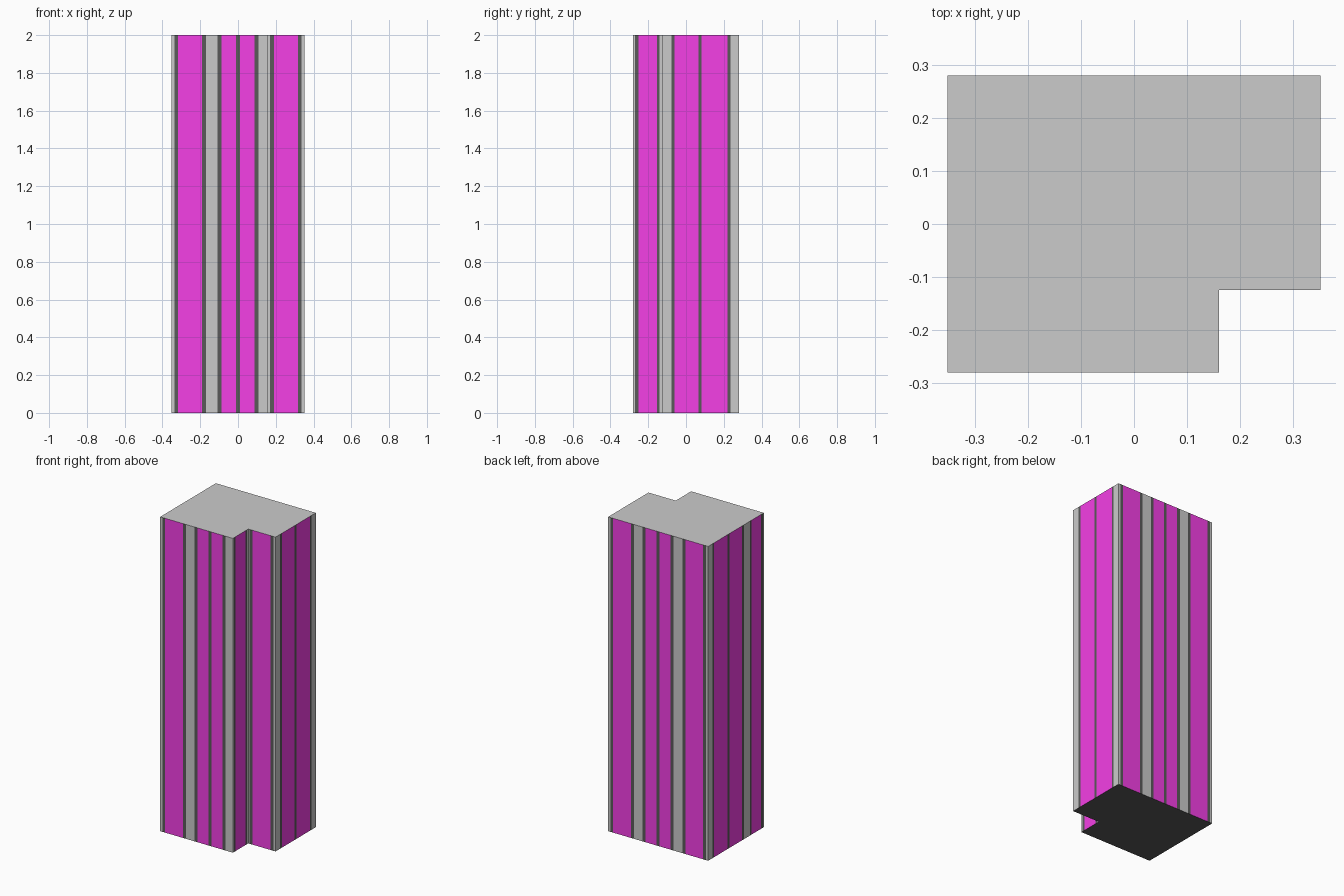
import bpy, bmesh

if "Cube" in bpy.data.objects:
    bpy.data.objects.remove(bpy.data.objects["Cube"])

HEIGHT = 2.0
GREY, BLACK, PINK = 0, 1, 2

# Stripe layout along each axis: (start, end, colour); gaps are grey
half = [(0.011, 0.088, PINK), (0.088, 0.109, BLACK), (0.17, 0.191, BLACK),
        (0.191, 0.317, PINK), (0.317, 0.337, BLACK)]
X_BANDS = [(-0.011, 0.011, BLACK)] + half + [(-b, -a, c) for a, b, c in half]
Y_BANDS = [(-0.27, -0.252, BLACK), (-0.252, -0.154, PINK), (-0.154, -0.139, BLACK),
           (-0.078, -0.06, BLACK), (-0.06, 0.066, PINK), (0.066, 0.083, BLACK),
           (0.083, 0.221, PINK), (0.221, 0.236, BLACK)]

# L-shaped footprint, counter-clockwise
FOOTPRINT = [(-0.352, -0.28), (0.16, -0.28), (0.16, -0.125),
             (0.352, -0.125), (0.352, 0.28), (-0.352, 0.28)]


def material(name, rgb):
    mat = bpy.data.materials.new(name)
    mat.diffuse_color = (*rgb, 1)
    mat.use_nodes = True
    mat.node_tree.nodes["Principled BSDF"].inputs["Base Color"].default_value = mat.diffuse_color
    return mat


def split_edge(p, q):
    """Cut a footprint edge at the stripe limits; gives (start point, colour)."""
    axis = 0 if p[1] == q[1] else 1
    bands = (X_BANDS, Y_BANDS)[axis]
    lo, hi = sorted((p[axis], q[axis]))
    cuts = {v for a, b, _ in bands for v in (a, b) if lo < v < hi}
    stops = sorted(cuts | {lo, hi}, reverse=q[axis] < p[axis])
    for s, e in zip(stops, stops[1:]):
        mid = (s + e) / 2
        colour = next((c for a, b, c in bands if a < mid < b), GREY)
        yield ((s, p[1]) if axis == 0 else (p[0], s)), colour


outline = [seg for i, p in enumerate(FOOTPRINT)
           for seg in split_edge(p, FOOTPRINT[(i + 1) % len(FOOTPRINT)])]

bm = bmesh.new()
low = [bm.verts.new((x, y, 0)) for (x, y), _ in outline]
high = [bm.verts.new((x, y, HEIGHT)) for (x, y), _ in outline]

# Striped walls
for i, (_, colour) in enumerate(outline):
    j = (i + 1) % len(outline)
    bm.faces.new((low[i], low[j], high[j], high[i])).material_index = colour

# Grey top and black underside
bm.faces.new(high).material_index = GREY
bm.faces.new(low[::-1]).material_index = BLACK

mesh = bpy.data.meshes.new("striped_pillar")
bm.to_mesh(mesh)
bm.free()
for mat in (material("grey", (0.8, 0.8, 0.8)),
            material("black", (0.1, 0.1, 0.1)),
            material("pink", (0.91, 0.05, 0.79))):
    mesh.materials.append(mat)
pillar = bpy.data.objects.new("striped_pillar", mesh)
bpy.context.collection.objects.link(pillar)
